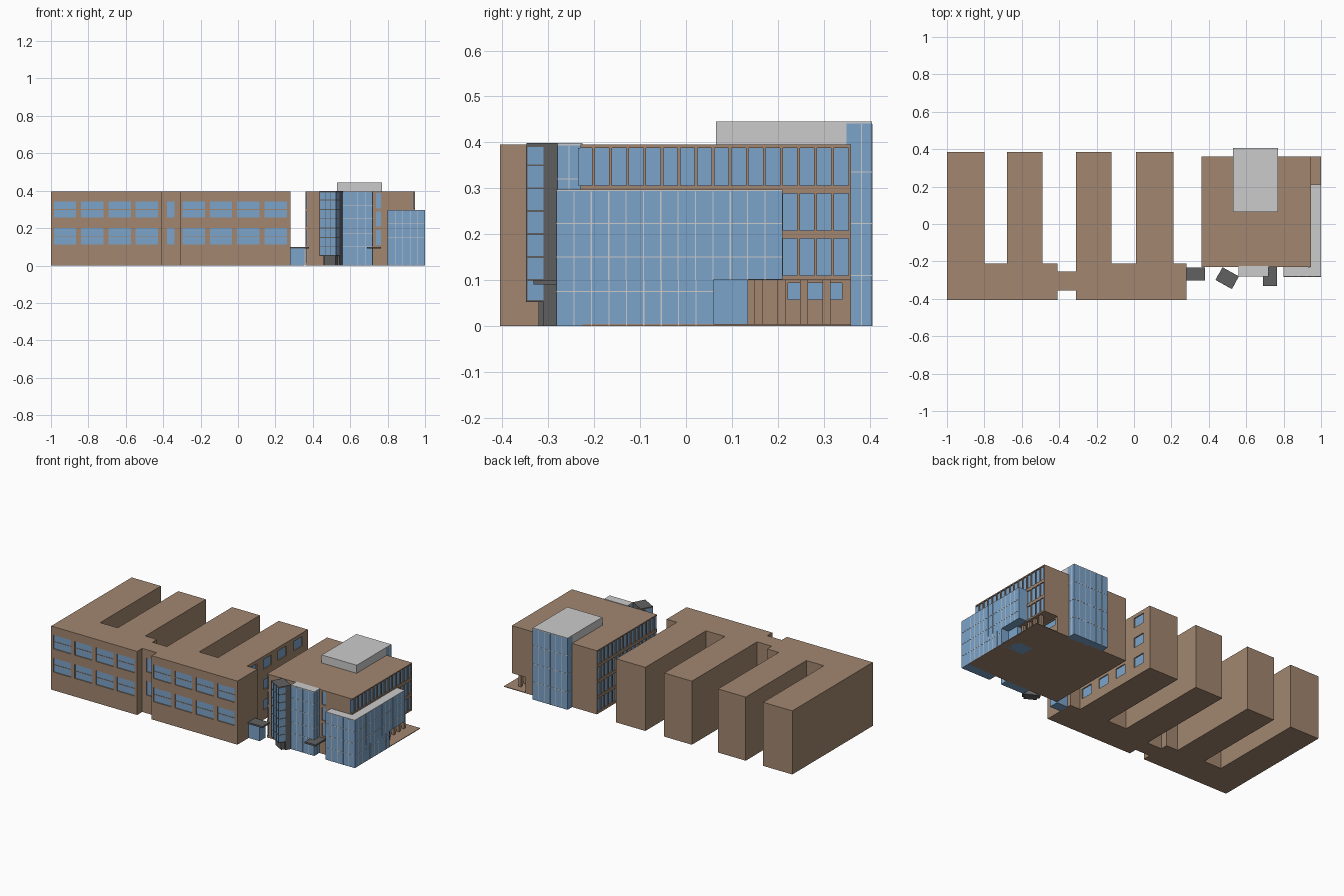
import bpy, bmesh, math
from mathutils import Matrix, Vector

if "Cube" in bpy.data.objects:
    bpy.data.objects.remove(bpy.data.objects["Cube"])


def material(name, rgb):
    m = bpy.data.materials.new(name)
    m.diffuse_color = (*rgb, 1)
    m.use_nodes = True
    m.node_tree.nodes["Principled BSDF"].inputs["Base Color"].default_value = m.diffuse_color
    return m


BRICK = material("brick", (0.36, 0.24, 0.16))
GLASS = material("glass", (0.20, 0.37, 0.59))
DARK = material("dark_metal", (0.12, 0.12, 0.12))


def finish(name, bm, mat):
    bmesh.ops.recalc_face_normals(bm, faces=bm.faces)
    me = bpy.data.meshes.new(name)
    bm.to_mesh(me)
    bm.free()
    ob = bpy.data.objects.new(name, me)
    bpy.context.collection.objects.link(ob)
    if mat:
        me.materials.append(mat)
    return ob


def boxes(name, items, mat=None):
    """One object made of boxes (x0, x1, y0, y1, z0, z1)."""
    bm = bmesh.new()
    for x0, x1, y0, y1, z0, z1 in items:
        size = Matrix.Diagonal((x1 - x0, y1 - y0, z1 - z0, 1))
        mid = Matrix.Translation(((x0 + x1) / 2, (y0 + y1) / 2, (z0 + z1) / 2))
        bmesh.ops.create_cube(bm, size=1, matrix=mid @ size)
    return finish(name, bm, mat)


def extrude(name, points, axis, lo, hi, mat=None):
    """Prism from a 2D outline, extruded along axis 0, 1 or 2."""
    def place(p):
        q = list(p)
        q.insert(axis, lo)
        return q
    bm = bmesh.new()
    face = bm.faces.new([bm.verts.new(place(p)) for p in points])
    r = bmesh.ops.extrude_face_region(bm, geom=[face])
    move = Vector((0, 0, 0))
    move[axis] = hi - lo
    bmesh.ops.translate(bm, vec=move, verts=[v for v in r["geom"] if isinstance(v, bmesh.types.BMVert)])
    return finish(name, bm, mat)


def on_wall(axis, at, out, rect, near, far):
    """Box on a wall; near and far are distances outward from it."""
    a, b = sorted((at + out * near, at + out * far))
    u0, u1, z0, z1 = rect
    return (a, b, u0, u1, z0, z1) if axis == 0 else (u0, u1, a, b, z0, z1)


def windows(wall, name, axis, at, out, rects):
    """Recessed glazed windows cut into a wall."""
    cut = boxes(name + "_cutter", [on_wall(axis, at, out, r, -0.01, 0.01) for r in rects])
    cut.hide_render = True
    cut.display_type = "WIRE"
    cut.hide_set(True)
    mod = wall.modifiers.new(name, "BOOLEAN")
    mod.operation, mod.solver, mod.object = "DIFFERENCE", "EXACT", cut
    boxes(name, [on_wall(axis, at, out, r, -0.012, -0.006) for r in rects], GLASS)


def mullions(name, axis, at, out, rect, cols, levels, t=0.0025):
    """Thin glazing bars over a glass wall."""
    u0, u1, z0, z1 = rect
    bars = []
    for i in range(1, cols):
        u = u0 + (u1 - u0) * i / cols
        bars.append((u - t / 2, u + t / 2, z0, z1))
    bars += [(u0, u1, z - t / 2, z + t / 2) for z in levels]
    boxes(name, [on_wall(axis, at, out, r, -0.001, 0.001) for r in bars])


# Comb-shaped long building
H = 0.395
F = -0.405
comb = extrude("comb_building", [
    (-1, F), (-.41, F), (-.41, -.355), (-.31, -.355), (-.31, F), (.28, F),
    (.28, -.21), (.21, -.21), (.21, .385), (.01, .385), (.01, -.21), (-.12, -.21),
    (-.12, .385), (-.31, .385), (-.31, -.255), (-.41, -.255), (-.41, -.21), (-.49, -.21),
    (-.49, .385), (-.68, .385), (-.68, -.21), (-.8, -.21), (-.8, .385), (-1, .385)],
    2, 0, H, BRICK)
floors = [(0.113, 0.2), (0.257, 0.343)]
starts = [-0.985 + 0.146 * i for i in range(4)] + [-0.297 + 0.146 * i for i in range(4)]
front = [(x, x + 0.12, *z) for x in starts for z in floors]
windows(comb, "front_windows", 1, F, -1, front)
boxes("front_window_bars", [on_wall(1, F, -1, (a, b, (c + d) / 2 - .002, (c + d) / 2 + .002), -.009, -.004)
                            for a, b, c, d in front], BRICK)
windows(comb, "link_windows", 1, -0.355, -1, [(-0.38, -0.34, *z) for z in floors])
windows(comb, "wing_side_windows", 0, 0.21, 1,
        [(y - .04, y + .04, z - .03, z + .03) for y in (-.155, -.01, .135, .29) for z in (.09, .217, .343)])

# Square building with an open corner below the upper floors
main = extrude("square_building", [(.36, 0), (.85, 0), (.85, .1), (.945, .1), (.945, H), (.36, H)],
               1, -0.23, 0.36, BRICK)
ys = [0.338 - 0.0372 * i for i in range(16)]
rows = [(0.11, 0.19), (0.208, 0.288), (0.306, 0.388)]
east = [(y - .0155, y + .0155, *rows[2]) for y in ys]
east += [(y - .0155, y + .0155, *z) for y in ys[:4] for z in rows[:2]]
windows(main, "east_windows", 0, 0.945, 1, east)
windows(main, "west_windows", 0, 0.36, -1,
        [(y - .0155, y + .0155, *z) for y in ys for z in rows + [(0.015, 0.093)]])
windows(main, "entrance_windows", 1, -0.23, -1, [(0.738, 0.765, *z) for z in rows])
windows(main, "ground_windows", 0, 0.85, 1, [(0.222, 0.34, 0.057, 0.094)])
boxes("ground_plate", [(0.365, 1, -0.225, 0.36, 0, 0.004)], BRICK)
boxes("columns", [(0.915, 0.932, y - .0085, y + .0085, 0, 0.102)
                  for y in (.158, .208, .257, .306)], BRICK)

# Glass hall on the corner, cantilevered at its back end
extrude("glass_hall", [(-.282, 0), (.06, 0), (.06, .101), (.21, .101), (.21, .294), (-.282, .294)],
        0, 0.8, 1, GLASS)
boxes("hall_lobby", [(0.84, 0.95, 0.05, 0.135, 0, 0.102)], GLASS)
boxes("hall_roof", [(0.8, 1, -0.282, 0.21, 0.293, 0.297)])
mullions("hall_east_bars_low", 0, 1, 1, (-.282, .06, 0, .1), 9, [0.075])
mullions("hall_east_bars_high", 0, 1, 1, (-.282, .21, .1, .293), 13, [0.15, 0.223])
mullions("hall_front_bars", 1, -0.282, -1, (.8, 1, 0, .293), 5, [0.075, 0.15, 0.223])

# Glass front bay
boxes("front_bay", [(0.56, 0.72, -0.28, -0.225, 0, 0.393)], GLASS)
boxes("front_bay_roof", [(0.56, 0.72, -0.28, -0.225, 0.392, 0.398)])
mullions("bay_front_bars", 1, -0.28, -1, (.56, .72, 0, .392), 4, [0.1, 0.17, 0.25, 0.32])
mullions("bay_side_bars", 0, 0.72, 1, (-.28, -.23, 0, .392), 2, [0.1, 0.17, 0.25, 0.32])

# Rear stair tower and rooftop plant room
boxes("stair_tower", [(0.53, 0.77, 0.35, 0.405, 0, 0.441)], GLASS)
boxes("plant_room", [(0.53, 0.77, 0.065, 0.355, 0.39, 0.441)])
boxes("plant_roof", [(0.53, 0.77, 0.065, 0.405, 0.44, 0.445)])
mullions("stair_back_bars", 1, 0.405, 1, (.53, .77, 0, .44), 6, [0.11, 0.223, 0.335])
for side, x, out in (("east", 0.77, 1), ("west", 0.53, -1)):
    mullions("stair_" + side + "_bars", 0, x, out, (.36, .405, 0, .44), 2, [0.11, 0.223, 0.335])

# Entrance canopies and lobby
boxes("door_canopy", [(0.69, 0.765, -0.332, -0.225, 0.09, 0.1)], DARK)
boxes("link_lobby", [(0.28, 0.355, -0.295, -0.235, 0, 0.092)], GLASS)
boxes("link_canopy", [(0.28, 0.38, -0.302, -0.232, 0.09, 0.1)], DARK)

# Turned glass turret on a dark base
turret = [
    boxes("turret_glass", [(-.049, .049, -.039, 0.002, .052, .392)], GLASS),
    boxes("turret_back", [(-.049, .049, 0.002, .036, 0, .392)], DARK),
    boxes("turret_base", [(-.036, .036, -.018, .03, 0, .055)], DARK),
    boxes("turret_roof", [(-.05, .05, -.04, .037, .39, .399)], DARK),
    boxes("turret_bars", [(-.0505, .0505, -.0405, 0.002, z - .002, z + .002)
                          for z in (.054, .1, .15, .2, .25, .3, .35)]
          + [(x - .0015, x + .0015, -.0408, -.038, .052, .392) for x in (-.049, -.016, .016, .049)], DARK),
]
for part in turret:
    part.location = (0.499, -0.288, 0)
    part.rotation_euler.z = math.radians(-29)
